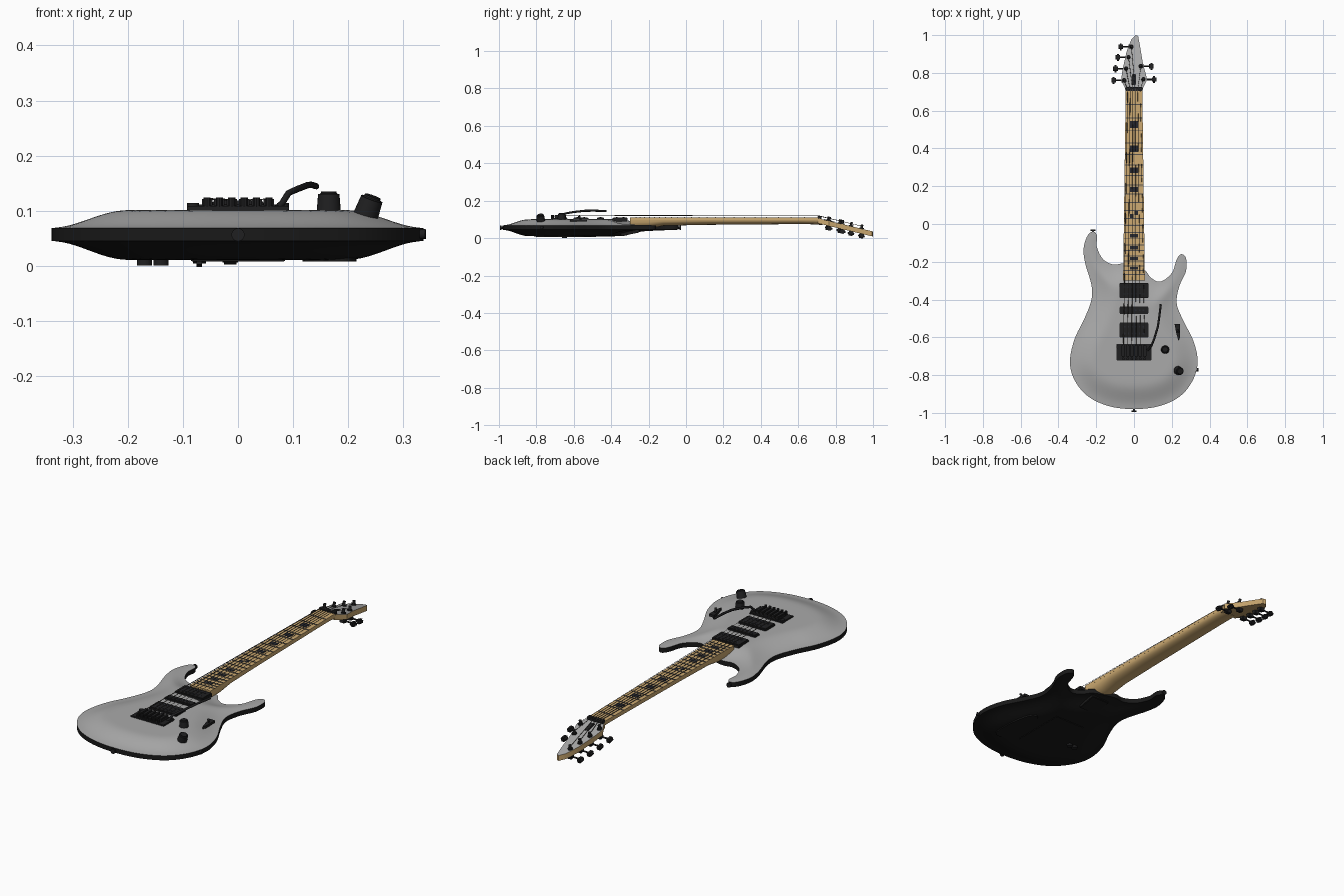
import bpy, bmesh, math
from mathutils import Vector, Matrix, geometry, kdtree

default = bpy.data.objects.get("Cube")
if default:
    bpy.data.objects.remove(default)


def material(name, *rgb):
    m = bpy.data.materials.new(name)
    m.use_nodes = True
    m.diffuse_color = (*rgb, 1)
    m.node_tree.nodes["Principled BSDF"].inputs["Base Color"].default_value = (*rgb, 1)
    return m


SILVER = material("silver paint", .40, .40, .40)
BLACK = material("black paint", .010, .010, .010)
HARDWARE = material("black hardware", .014, .014, .015)
MAPLE = material("maple", .62, .41, .17)
INLAY = material("dark inlay", .02, .022, .03)
STEEL = material("dark steel", .10, .09, .08)


def finish(name, bm, *mats, angle=35):
    bmesh.ops.recalc_face_normals(bm, faces=bm.faces)
    me = bpy.data.meshes.new(name)
    bm.to_mesh(me)
    bm.free()
    ob = bpy.data.objects.new(name, me)
    bpy.context.collection.objects.link(ob)
    for m in mats:
        me.materials.append(m)
    bpy.ops.object.select_all(action="DESELECT")
    ob.select_set(True)
    bpy.context.view_layer.objects.active = ob
    bpy.ops.object.shade_smooth_by_angle(angle=math.radians(angle))
    return ob


def box(name, loc, size, mat, rot=(0, 0, 0), bevel=0):
    bm = bmesh.new()
    bmesh.ops.create_cube(bm, size=1, matrix=Matrix.Diagonal((*size, 1)))
    if bevel:
        bmesh.ops.bevel(bm, geom=bm.edges[:], offset=bevel, segments=2, affect="EDGES")
    ob = finish(name, bm, mat)
    ob.location, ob.rotation_euler = loc, rot
    return ob


def rod(name, start, end, r, mat, r2=None, sides=16, bevel=0):
    a, b = Vector(start), Vector(end)
    bm = bmesh.new()
    bmesh.ops.create_cone(bm, cap_ends=True, segments=sides, radius1=r,
                          radius2=r if r2 is None else r2, depth=(b - a).length)
    if bevel:
        rim = [e for e in bm.edges if all(v.co.z > 0 for v in e.verts)]
        bmesh.ops.bevel(bm, geom=rim, offset=bevel, segments=3, affect="EDGES")
    ob = finish(name, bm, mat)
    ob.location = (a + b) / 2
    ob.rotation_euler = (b - a).to_track_quat("Z", "Y").to_euler()
    return ob


def tube(name, points, r, mat):
    cu = bpy.data.curves.new(name, "CURVE")
    cu.dimensions, cu.bevel_depth, cu.bevel_resolution, cu.use_fill_caps = "3D", r, 2, True
    sp = cu.splines.new("POLY")
    sp.points.add(len(points) - 1)
    for p, co in zip(sp.points, points):
        p.co = (*co, 1)
    cu.materials.append(mat)
    ob = bpy.data.objects.new(name, cu)
    bpy.context.collection.objects.link(ob)


def smooth_loop(pts, steps):
    """Closed Catmull-Rom loop through 2D points."""
    out, n = [], len(pts)
    for i in range(n):
        a, b, c, d = (Vector(pts[(i + k) % n]) for k in (-1, 0, 1, 2))
        for s in range(steps):
            t = s / steps
            out.append(b + (c - a) * t / 2 + (2 * a - 5 * b + 4 * c - d) * t * t / 2
                       + (3 * b - a - 3 * c + d) * t ** 3 / 2)
    return out


def prism(name, outline, z_low, z_high, *mats):
    """Flat slab; the second material, if any, goes on the upper face."""
    bm = bmesh.new()
    bottom = bm.faces.new([bm.verts.new((x, y, z_low)) for x, y in outline])
    ext = bmesh.ops.extrude_face_region(bm, geom=[bottom])["geom"]
    for g in ext:
        if isinstance(g, bmesh.types.BMVert):
            g.co.z = z_high
    for f in bm.faces:
        if all(v.co.z == z_high for v in f.verts):
            f.material_index = len(mats) - 1
    return finish(name, bm, *mats)


# Carved body: a filled outline whose height follows the distance from the edge
OUTLINE = [(0, -.98), (.13, -.965), (.24, -.915), (.31, -.83), (.337, -.73), (.315, -.62),
           (.26, -.51), (.226, -.42), (.24, -.33), (.275, -.25), (.275, -.18), (.248, -.16),
           (.225, -.19), (.2, -.26), (.14, -.305), (.09, -.285), (.05, -.24), (-.05, -.21),
           (-.11, -.215), (-.165, -.185), (-.197, -.12), (-.195, -.065), (-.215, -.04),
           (-.245, -.06), (-.267, -.13), (-.258, -.21), (-.226, -.32), (-.225, -.4),
           (-.262, -.5), (-.315, -.61), (-.339, -.73), (-.313, -.83), (-.24, -.915), (-.13, -.965)]
edge = smooth_loop(OUTLINE, 5)
fine = smooth_loop(OUTLINE, 30)
tree = kdtree.KDTree(len(fine))
for i, p in enumerate(fine):
    tree.insert((*p, 0), i)
tree.balance()


def inside(x, y):
    hit = False
    for a, b in zip(edge, edge[1:] + edge[:1]):
        if (a.y > y) != (b.y > y) and x < a.x + (y - a.y) * (b.x - a.x) / (b.y - a.y):
            hit = not hit
    return hit


STEP = .014
points = list(edge)
for j in range(70):
    for i in range(-25, 26):
        x, y = (i + j % 2 / 2) * STEP, -.98 + j * STEP
        if inside(x, y) and tree.find((x, y, 0))[2] > STEP / 2:
            points.append(Vector((x, y)))
flat, _, tris, *_ = geometry.delaunay_2d_cdt(points, [], [list(range(len(edge)))], 1, 1e-6)
bm = bmesh.new()
for index, (rim, middle) in enumerate(((.068, .101), (.045, .01))):
    layer = []
    for p in flat:
        t = min(tree.find((*p, 0))[2] / .135, 1)
        layer.append(bm.verts.new((*p, rim + (middle - rim) * t * t * (3 - 2 * t))))
    for tri in tris:
        bm.faces.new([layer[i] for i in tri]).material_index = index
inner = [v for v in bm.verts if not v.is_boundary]
for _ in range(3):
    bmesh.ops.smooth_vert(bm, verts=inner, factor=.5, use_axis_z=True)
wall = bmesh.ops.bridge_loops(bm, edges=[e for e in bm.edges if e.is_boundary])
for f in wall["faces"]:
    f.material_index = 1
finish("body", bm, SILVER, BLACK)

# Neck: rounded sections lofted from heel to nut
NUT, SCALE, BOARD_END, BOARD_TOP = .71, 1.36, -.3, .110


def half_width(y):
    return .044 + (NUT - y) * .0135


bm = bmesh.new()
rings = []
for y, low in ((-.3, .045), (-.2, .05), (-.12, .066), (.1, .071), (.6, .075), (.68, .074), (.73, .07)):
    w = half_width(y)
    rings.append([bm.verts.new((w * math.cos(a), y, .1 - (.1 - low) * math.sin(a) ** .8))
                  for a in (math.pi * k / 14 for k in range(15))])
for a, b in zip(rings, rings[1:]):
    for k in range(15):
        n = (k + 1) % 15
        bm.faces.new((a[k], a[n], b[n], b[k]))
bm.faces.new(rings[0])
bm.faces.new(rings[-1])
finish("neck", bm, MAPLE)
w0, w1 = half_width(BOARD_END), half_width(NUT)
prism("fretboard", [(-w0, BOARD_END), (w0, BOARD_END), (w1, NUT), (-w1, NUT)], .098, BOARD_TOP, MAPLE)


def fret_y(n):
    return NUT - SCALE * (1 - 2 ** (-n / 12))


for n in range(1, 23):
    y = fret_y(n)
    box(f"fret_{n}", (0, y, BOARD_TOP), (2 * half_width(y), .005, .004), STEEL)
for n in (3, 5, 7, 9, 12, 15, 17, 19, 21):
    mid, gap = (fret_y(n) + fret_y(n - 1)) / 2, fret_y(n - 1) - fret_y(n)
    for side in (-1, 1) if n == 12 else (0,):
        box(f"inlay_{n}_{side}", (side * .012, mid + side * .008, BOARD_TOP),
            (.018 if side else .042, gap * .55, .0016), INLAY)
box("nut", (0, NUT + .004, .109), (.09, .02, .018), HARDWARE, bevel=.002)

# Headstock, sheared down along its length
SLOPE = .24


def head_z(y):
    return .105 - SLOPE * (y - NUT)


HEAD = [(-.044, .705), (-.05, .725), (-.068, .76), (-.062, .81), (-.04, .91), (-.015, .975),
        (.008, 1), (.022, .995), (.034, .93), (.047, .85), (.07, .765), (.05, .725), (.044, .705)]
head = prism("headstock", HEAD, -.027, 0, MAPLE, SILVER)
for v in head.data.vertices:
    v.co.z += head_z(v.co.y)
tilt = -math.atan(SLOPE)
box("truss_rod_cover", (0, .765, head_z(.765)), (.022, .06, .006), HARDWARE, (tilt, 0, 0), .002)

# Tuners: post, gear case, shaft and button, four on one side and two on the other
posts = [(-.052, .76, -1), (-.042, .822, -1), (-.029, .882, -1), (-.014, .938, -1),
         (.036, .835, 1), (.05, .765, 1)]
for i, (x, y, side) in enumerate(posts):
    z = head_z(y)
    rod(f"tuner_washer_{i}", (x, y, z - .002), (x, y + .001, z + .005), .012, HARDWARE)
    rod(f"tuner_post_{i}", (x, y, z), (x, y + .004, z + .022), .007, HARDWARE)
    low = z - .036
    box(f"tuner_case_{i}", (x, y, low), (.028, .026, .02), HARDWARE, (tilt, 0, 0), .003)
    rod(f"tuner_shaft_{i}", (x, y, low), (x + side * .045, y, low), .004, HARDWARE)
    box(f"tuner_button_{i}", (x + side * .056, y, low - .003), (.024, .036, .024), HARDWARE, (tilt, 0, 0), .007)

# Pickups
for name, y, depth, rows in (("neck", -.352, .08, 2), ("middle", -.457, .038, 1), ("bridge", -.562, .08, 2)):
    box(f"{name}_pickup", (0, y, .1), (.155, depth, .022), HARDWARE, bevel=.004)
    for r in range(rows):
        for k in range(6):
            x, py = (k - 2.5) * .02, y + (r - (rows - 1) / 2) * .036
            rod(f"{name}_pole_{r}_{k}", (x, py, .11), (x, py, .1125), .005, INLAY, sides=10)

# Tremolo bridge, saddles, strings
box("bridge_plate", (0, -.678, .104), (.185, .088, .008), HARDWARE, bevel=.002)
for k in range(6):
    u = k - 2.5
    x = u * .0225
    box(f"saddle_{k}", (x, -.672, .115), (.019, .062, .018), HARDWARE, bevel=.003)
    rod(f"fine_tuner_{k}", (x, -.714, .106), (x, -.714, .124), .007, HARDWARE, sides=10)
    px, py, _ = posts[k]
    tube(f"string_{k}", [(x, -.65, .122), (u * .0135, NUT, .119), (px, py, head_z(py) + .014)],
         .0018 - k * .0002, STEEL)
for side in (-1, 1):
    rod(f"bridge_stud_{side}", (side * .082, -.65, .1), (side * .082, -.65, .114), .011, HARDWARE)
tube("tremolo_arm", [(.072, -.668, .106), (.08, -.66, .113), (.092, -.645, .132), (.108, -.605, .139),
                     (.126, -.545, .146), (.134, -.49, .147), (.142, -.425, .144)], .0058, HARDWARE)

# Controls
rod("volume_knob", (.165, -.665, .098), (.165, -.665, .135), .022, HARDWARE, .019, 24, .005)
rod("tone_knob", (.232, -.775, .09), (.245, -.78, .126), .023, HARDWARE, .02, 24, .005)
prism("switch_plate", [(.215, -.53), (.244, -.53), (.244, -.6), (.236, -.62), (.224, -.58)], .088, .1, HARDWARE)
rod("switch_lever", (.23, -.56, .095), (.236, -.572, .118), .004, HARDWARE, .006)
rod("output_jack", (.322, -.77, .057), (.341, -.772, .057), .009, HARDWARE)

# Strap buttons
for name, x, y, d in (("end", 0, -.975, -1), ("horn", -.217, -.048, 1)):
    rod(f"{name}_strap_stem", (x, y, .056), (x, y + d * .014, .056), .006, HARDWARE)
    rod(f"{name}_strap_button", (x, y + d * .012, .056), (x, y + d * .02, .056), .012, HARDWARE)

# Back covers
box("spring_cover", (0, -.62, .0095), (.17, .28, .005), BLACK, bevel=.001)
prism("control_cover", smooth_loop([(.12, -.76), (.2, -.8), (.215, -.7), (.19, -.56), (.14, -.56)], 6),
      .007, .014, BLACK)
box("neck_plate", (0, -.3, .03), (.1, .1, .02), BLACK, (math.radians(12), 0, 0), .003)
for x in (-.17, -.14):
    rod(f"back_bolt_{x}", (x, -.65, 0), (x, -.65, .012), .014, HARDWARE)
